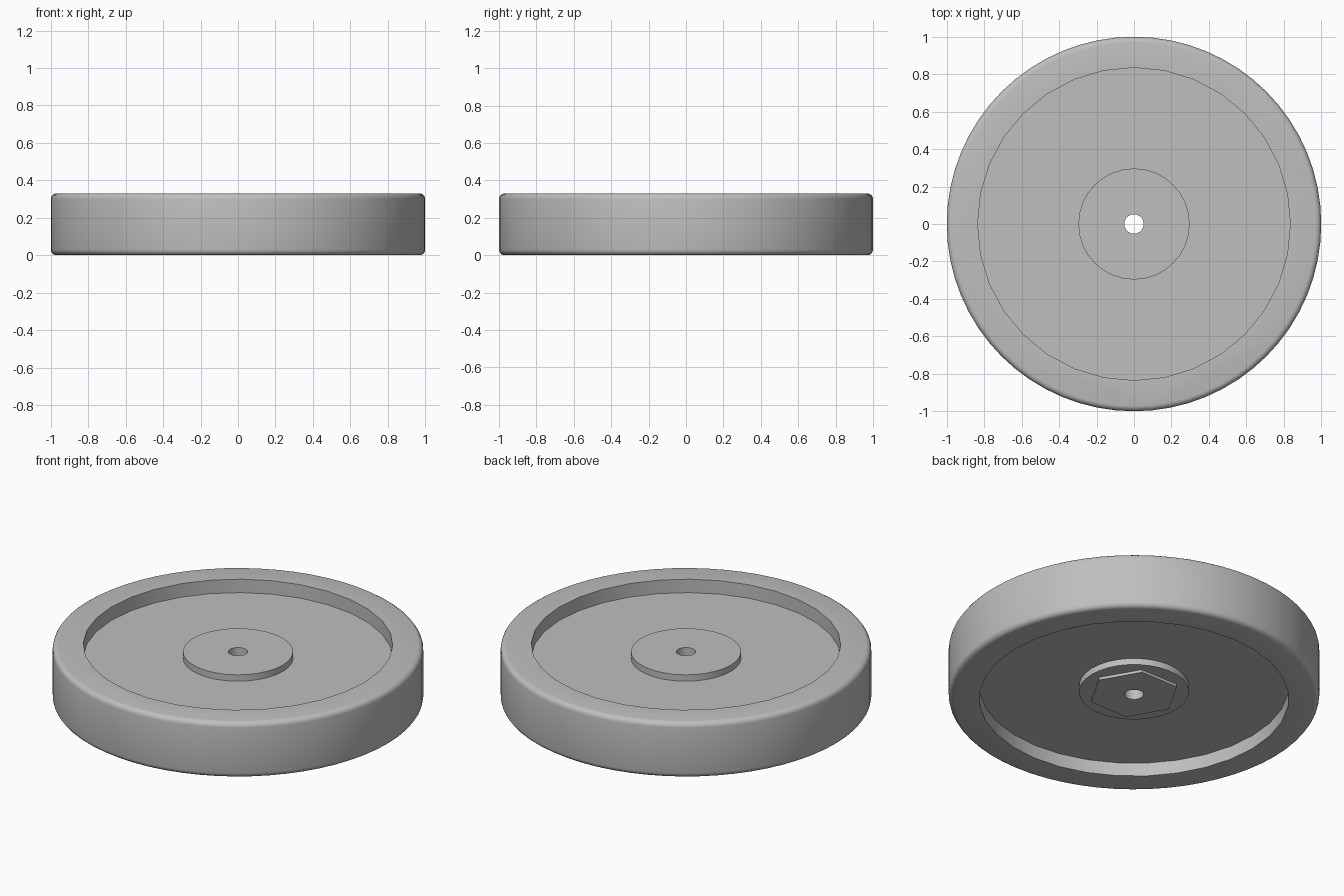
import bpy
import math

cube = bpy.data.objects.get("Cube")
if cube:
    bpy.data.objects.remove(cube, do_unlink=True)

HEIGHT = 0.33
RECESS = 0.08

grey = bpy.data.materials.new("light grey")
grey.use_nodes = True
colour = (0.52, 0.52, 0.52, 1)
grey.diffuse_color = colour
grey.node_tree.nodes["Principled BSDF"].inputs["Base Color"].default_value = colour


def prism(name, radius, bottom, top, sides, turn=0.0):
    """Upright prism between two heights."""
    bpy.ops.mesh.primitive_cylinder_add(
        vertices=sides, radius=radius, depth=top - bottom,
        location=(0, 0, (top + bottom) / 2), rotation=(0, 0, turn))
    obj = bpy.context.object
    obj.name = name
    obj.data.materials.append(grey)
    return obj


def apply(obj, modifier):
    bpy.context.view_layer.objects.active = obj
    bpy.ops.object.modifier_apply(modifier=modifier.name)


def combine(obj, tool, operation):
    """Join or cut with a tool solid, then discard the tool."""
    mod = obj.modifiers.new(operation, "BOOLEAN")
    mod.operation = operation
    mod.solver = "EXACT"
    mod.object = tool
    apply(obj, mod)
    bpy.data.objects.remove(tool, do_unlink=True)


# Wheel body with rounded outer edges
wheel = prism("wheel", 1.0, 0, HEIGHT, 64)
bevel = wheel.modifiers.new("rounded edges", "BEVEL")
bevel.width = 0.03
bevel.segments = 4
bevel.limit_method = "ANGLE"
bevel.angle_limit = math.radians(40)
apply(wheel, bevel)

# Dished recess on each side
combine(wheel, prism("top_recess", 0.835, HEIGHT - RECESS, HEIGHT + 0.1, 32), "DIFFERENCE")
combine(wheel, prism("bottom_recess", 0.835, -0.1, RECESS, 32), "DIFFERENCE")

# Hub boss on both sides, hexagonal pad underneath
combine(wheel, prism("hub", 0.297, 0.042, HEIGHT - 0.042, 32), "UNION")
combine(wheel, prism("hex_pad", 0.245, 0.026, 0.15, 6, math.radians(30)), "UNION")

# Axle bore
combine(wheel, prism("bore", 0.052, -0.1, HEIGHT + 0.1, 32), "DIFFERENCE")

# Smooth shading with crisp corners
bpy.ops.object.select_all(action="DESELECT")
wheel.select_set(True)
bpy.context.view_layer.objects.active = wheel
bpy.ops.object.shade_smooth_by_angle(angle=math.radians(30))
